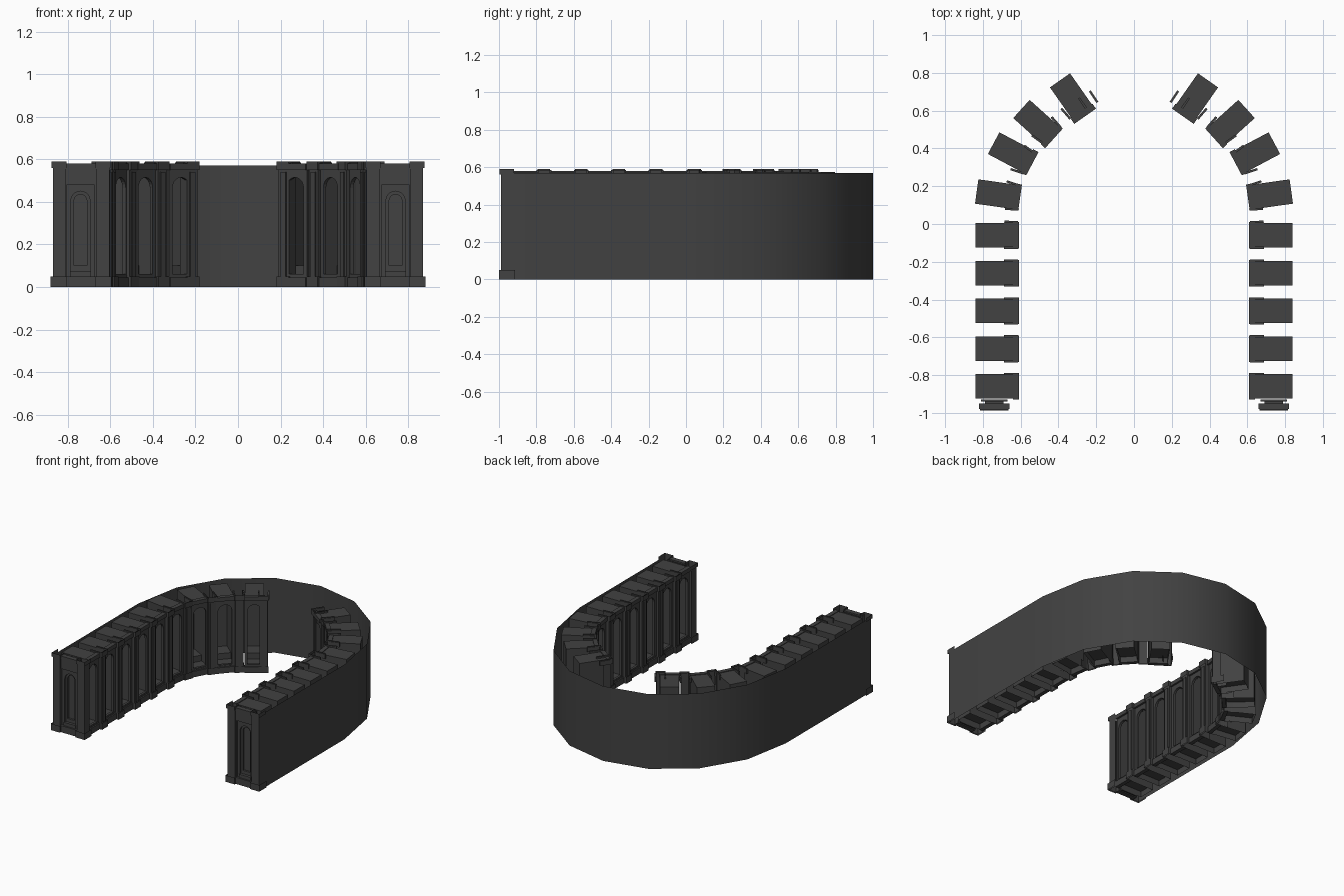
import bpy, bmesh, math
from mathutils import Matrix, Vector

cube = bpy.data.objects.get("Cube")
if cube:
    bpy.data.objects.remove(cube)

stone = bpy.data.materials.new("dark stone")
stone.use_nodes = True
COLOUR = (0.054, 0.054, 0.054, 1)
stone.diffuse_color = COLOUR
bsdf = stone.node_tree.nodes["Principled BSDF"]
bsdf.inputs["Base Color"].default_value = COLOUR
bsdf.inputs["Roughness"].default_value = 0.8


def finish(bm, name, mirror=True):
    mesh = bpy.data.meshes.new(name)
    bmesh.ops.recalc_face_normals(bm, faces=bm.faces)
    bm.to_mesh(mesh)
    bm.free()
    mesh.materials.append(stone)
    ob = bpy.data.objects.new(name, mesh)
    bpy.context.collection.objects.link(ob)
    if mirror:
        ob.modifiers.new("mirror", "MIRROR").use_mirror_merge = False
    return ob


def place(x, y, degrees):
    """Local x runs outward into the depth, local y along the wall."""
    return Matrix.Translation((x, y, 0)) @ Matrix.Rotation(math.radians(degrees), 4, "Z")


def box(bm, m, lo, hi):
    lo, hi = Vector(lo), Vector(hi)
    scale = Matrix.Diagonal((*(hi - lo), 1))
    bmesh.ops.create_cube(bm, size=1, matrix=m @ Matrix.Translation((lo + hi) / 2) @ scale)


def sheet(bm, m, path, z0, z1):
    """Vertical sheet standing on a plan path."""
    low = [bm.verts.new(m @ Vector((x, y, z0))) for x, y in path]
    high = [bm.verts.new(m @ Vector((x, y, z1))) for x, y in path]
    for i in range(len(path) - 1):
        bm.faces.new((low[i], low[i + 1], high[i + 1], high[i]))


def arch_plate(bm, m, front, back, half, z0, z1, open_half, sill, spring):
    """Plate with a round-headed opening and its reveal."""
    box(bm, m, (front, -half, z0), (back, half, sill))
    for s in (-1, 1):
        box(bm, m, (front, min(s * half, s * open_half), sill),
            (back, max(s * half, s * open_half), z1))
    steps = 10
    rows = []
    for i in range(steps + 1):
        a = math.pi * i / steps
        y, z = open_half * math.cos(a), spring + open_half * math.sin(a)
        rows.append([bm.verts.new(m @ Vector(p)) for p in
                     ((front, y, z), (front, y, z1), (back, y, z1), (back, y, z))])
    for a, b in zip(rows, rows[1:]):
        for k in range(4):
            n = (k + 1) % 4
            bm.faces.new((a[k], b[k], b[n], a[n]))


# Niche and pilaster positions along one side of the horseshoe
niches = [place(0.61, -0.86 + 0.2 * i, 0) for i in range(5)]
niches += [place(*p) for p in ((0.605, 0.14, 8), (0.54, 0.32, 28),
                               (0.425, 0.455, 42), (0.26, 0.572, 55))]
pilasters = [place(0.602, -0.76 + 0.2 * i, 0) for i in range(4)]
pilasters += [place(*p) for p in ((0.6, 0.042, 3), (0.583, 0.232, 18),
                                  (0.492, 0.392, 36), (0.355, 0.525, 49),
                                  (0.215, 0.615, 56))]

# Outer wall, a thin sheet bent round an elliptical back
path = [(0.87, -0.94)]
for i in range(9):
    a = math.pi * i / 8
    path.append((0.87 * math.cos(a), 0.04 + 0.96 * math.sin(a)))
path.append((-0.87, -0.94))
bm = bmesh.new()
sheet(bm, Matrix(), path, 0, 0.57)
wall = finish(bm, "outer_wall", mirror=False)
for f in wall.data.polygons:
    f.use_smooth = True

# Niche shells: sides, back, roof and floor, open to the court and below
bm = bmesh.new()
for m in niches:
    sheet(bm, m, [(0.02, -0.065), (0.23, -0.065), (0.23, 0.065), (0.02, 0.065)], 0, 0.575)
    box(bm, m, (0, -0.065, 0.567), (0.23, 0.065, 0.575))
    box(bm, m, (0.01, -0.065, 0.045), (0.23, 0.065, 0.055))
finish(bm, "niche_shells")

# Arched niche fronts
bm = bmesh.new()
for m in niches:
    arch_plate(bm, m, 0.012, 0.03, 0.07, 0, 0.575, 0.05, 0.06, 0.465)
finish(bm, "niche_arches")

# Plinth and cornice along each niche, and the low step inside
bm = bmesh.new()
for m in niches:
    box(bm, m, (0.0, -0.07, 0), (0.014, 0.07, 0.045))
    box(bm, m, (-0.002, -0.07, 0.55), (0.03, 0.07, 0.58))
    box(bm, m, (0.11, -0.064, 0.055), (0.225, 0.064, 0.1))
finish(bm, "niche_trim")


# Hollow pilasters: shaft, raised strip, base and capital
def bay(front, half, depth):
    return [(depth, -half), (front, -half), (front, half), (depth, half)]


bm = bmesh.new()
for m in pilasters:
    sheet(bm, m, bay(0, 0.029, 0.06), 0, 0.585)
    sheet(bm, m, bay(-0.006, 0.015, 0), 0.05, 0.54)
    for z0, z1 in ((0, 0.05), (0.55, 0.59)):
        sheet(bm, m, bay(-0.011, 0.034, 0.085), z0, z1)
    for s in (-1, 1):
        y = s * 0.034
        box(bm, m, (0.012, y - 0.006, 0.55), (0.085, y + 0.006, 0.585))
finish(bm, "pilasters")

# Corner pilasters on the end of each arm
bm = bmesh.new()
for corner, s in ((0.604, 1), (0.87, -1)):
    for g, z0, z1 in ((0, 0, 0.585), (0.01, 0, 0.05), (0.006, 0.56, 0.59)):
        x0, x1 = corner - s * g, corner + s * (0.062 + g / 2)
        sheet(bm, Matrix(), [(x0, -0.925 + g), (x0, -0.99 - g),
                             (x1, -0.99 - g), (x1, -0.945)], z0, z1)
finish(bm, "corner_pilasters")

# End panel: rectangular frame, arched inset, back, step and trim
end = place(0.74, -0.98, 90)
bm = bmesh.new()
for s in (-1, 1):
    box(bm, end, (0, s * 0.073 - 0.007, 0), (0.03, s * 0.073 + 0.007, 0.575))
box(bm, end, (0, -0.07, 0.48), (0.03, 0.07, 0.575))
box(bm, end, (-0.008, -0.075, 0), (0.03, 0.075, 0.05))
box(bm, end, (-0.006, -0.075, 0.555), (0.03, 0.075, 0.58))
arch_plate(bm, end, 0.012, 0.03, 0.068, 0.04, 0.48, 0.045, 0.06, 0.405)
arch_plate(bm, end, 0.025, 0.04, 0.05, 0.04, 0.46, 0.03, 0.1, 0.405)
box(bm, end, (0.004, -0.05, 0.05), (0.03, 0.05, 0.075))
box(bm, end, (0.04, -0.07, 0), (0.05, 0.07, 0.575))
finish(bm, "end_panel")
